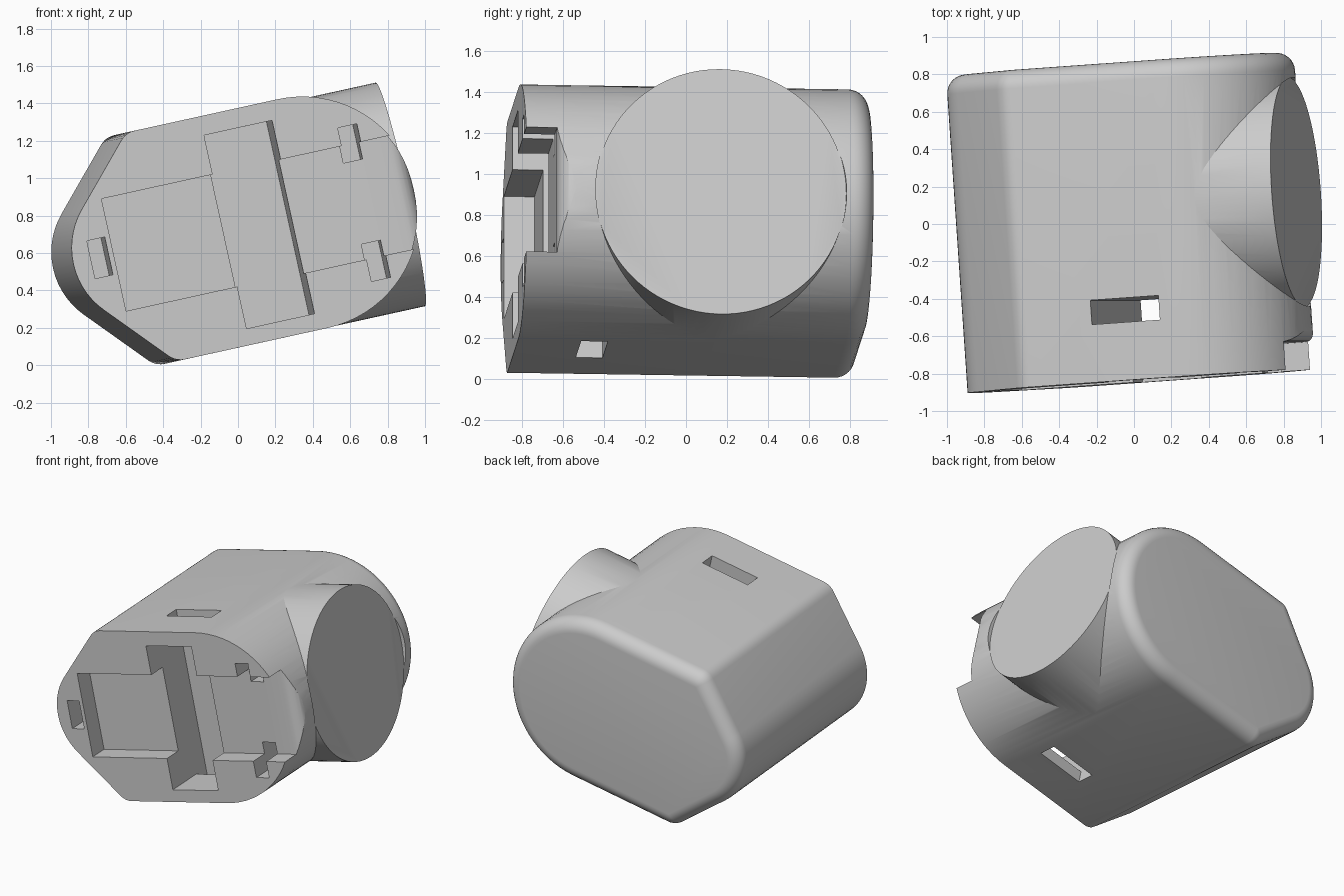
import bpy, bmesh
from math import sin, cos, pi, radians
from mathutils import Vector, Matrix

if "Cube" in bpy.data.objects:
    bpy.data.objects.remove(bpy.data.objects["Cube"])

# Local frame: a = across the face, t = depth behind the face, b = up the face
depth = Vector((-0.068, 1, -0.015)).normalized()
across = Vector((cos(radians(12.4)), 0, sin(radians(12.4))))
across = (across - depth * across.dot(depth)).normalized()
up = across.cross(depth)
FRAME = Matrix.Translation((0, -0.853, 0)) @ Matrix((across, depth, up)).transposed().to_4x4()
MID = 0.718  # b of the symmetry line


def loft(name, rings, helper=False):
    """Closed solid through equal-length rings of (a, t, b) points."""
    bm = bmesh.new()
    loops = [[bm.verts.new(FRAME @ Vector(p)) for p in r] for r in rings]
    n = len(loops[0])
    for p, q in zip(loops, loops[1:]):
        for i in range(n):
            j = (i + 1) % n
            bm.faces.new((p[i], p[j], q[j], q[i]))
    bm.faces.new(loops[0])
    bm.faces.new(loops[-1])
    bmesh.ops.recalc_face_normals(bm, faces=bm.faces)
    me = bpy.data.meshes.new(name)
    bm.to_mesh(me)
    bm.free()
    ob = bpy.data.objects.new(name, me)
    bpy.context.collection.objects.link(ob)
    ob.hide_render = helper
    return ob


def box(name, a0, a1, b0, b1, t1):
    ring = [(a0, b0), (a1, b0), (a1, b1), (a0, b1)]
    return loft(name, [[(a, t, b) for a, b in ring] for t in (-0.2, t1)], True)


def disc(a, r, n=96):
    return [(a, 0.948 + r * cos(2 * pi * i / n), 0.706 + r * sin(2 * pi * i / n)) for i in range(n)]


def outline(t, inset):
    """Housing cross-section made of four tangent arcs."""
    pts = []
    for ca, cb, r, s, e, n in ((0.513, 0, 0.626, -90, 90, 36), (-0.271, 0.516, 0.11, 90, 137.8, 5),
                               (-0.336, 0, 0.409, 137.8, 222.2, 14), (-0.271, -0.516, 0.11, 222.2, 270, 5)):
        for i in range(n + 1):
            g = radians(s + (e - s) * i / n)
            pts.append((ca + (r - inset) * cos(g), t, MID + cb + (r - inset) * sin(g)))
    # drop the shared end points of neighbouring arcs
    return [p for i, p in enumerate(pts) if (Vector(p) - Vector(pts[i - 1])).length > 1e-4]


# Housing with rounded back edge
R = 0.1
housing = loft("housing", [outline(0, 0)] + [
    outline(1.7 - R + R * sin(k * pi / 16), R * (1 - cos(k * pi / 16))) for k in range(9)])

# Round side boss, and the cutter that trims the housing flush with its end
boss = loft("side_boss", [disc(0.3, 0.612), disc(1.113, 0.612)], True)
trim = loft("boss_trim", [disc(1.112, 0.614), disc(1.4, 0.614)], True)

# Deep slot with windows breaking through top and bottom
slot_tb = [(-0.2, 0.182), (0.31, 0.182), (0.31, -0.2), (0.44, -0.2),
           (0.44, 1.6), (0.31, 1.6), (0.31, 1.24), (-0.2, 1.24)]
slot = loft("slot_cutter", [[(a, t, b) for t, b in slot_tb] for a in (0.087, 0.46)], True)

# Side notch open to the right, with a rounded outer lip
notch_at = [(0.3, -0.2), (1.4, -0.2), (1.4, 0.26), (1.15, 0.26)]
notch_at += [(1.04 + 0.1 * sin(g), 0.25 - 0.1 * cos(g)) for g in (k * pi / 12 for k in range(6, -1, -1))]
notch_at += [(0.3, 0.15)]
notch = loft("notch_cutter", [[(a, t, b) for a, t in notch_at] for b in (0.405, 1.026)], True)

# Shallow left pocket and three clip holes
cutters = [trim, slot, notch,
           box("pocket_cutter", -0.523, 0.2, 0.412, 1.026, 0.15),
           box("clip_hole_top", 0.795, 0.90, 0.935, 1.125, 0.32),
           box("clip_hole_bottom", 0.795, 0.90, 0.285, 0.49, 0.32),
           box("clip_hole_left", -0.648, -0.55, 0.617, 0.823, 0.3)]

for ob in [boss] + cutters:
    m = housing.modifiers.new(ob.name, 'BOOLEAN')
    m.object = ob
    m.operation = 'UNION' if ob is boss else 'DIFFERENCE'
    m.solver = 'EXACT'

# Bake the booleans and remove the helpers
dg = bpy.context.evaluated_depsgraph_get()
baked = bpy.data.meshes.new_from_object(housing.evaluated_get(dg))
housing.modifiers.clear()
housing.data = baked
for ob in [boss] + cutters:
    bpy.data.objects.remove(ob)

bpy.context.view_layer.objects.active = housing
housing.select_set(True)
bpy.ops.object.shade_smooth_by_angle(angle=radians(25))
